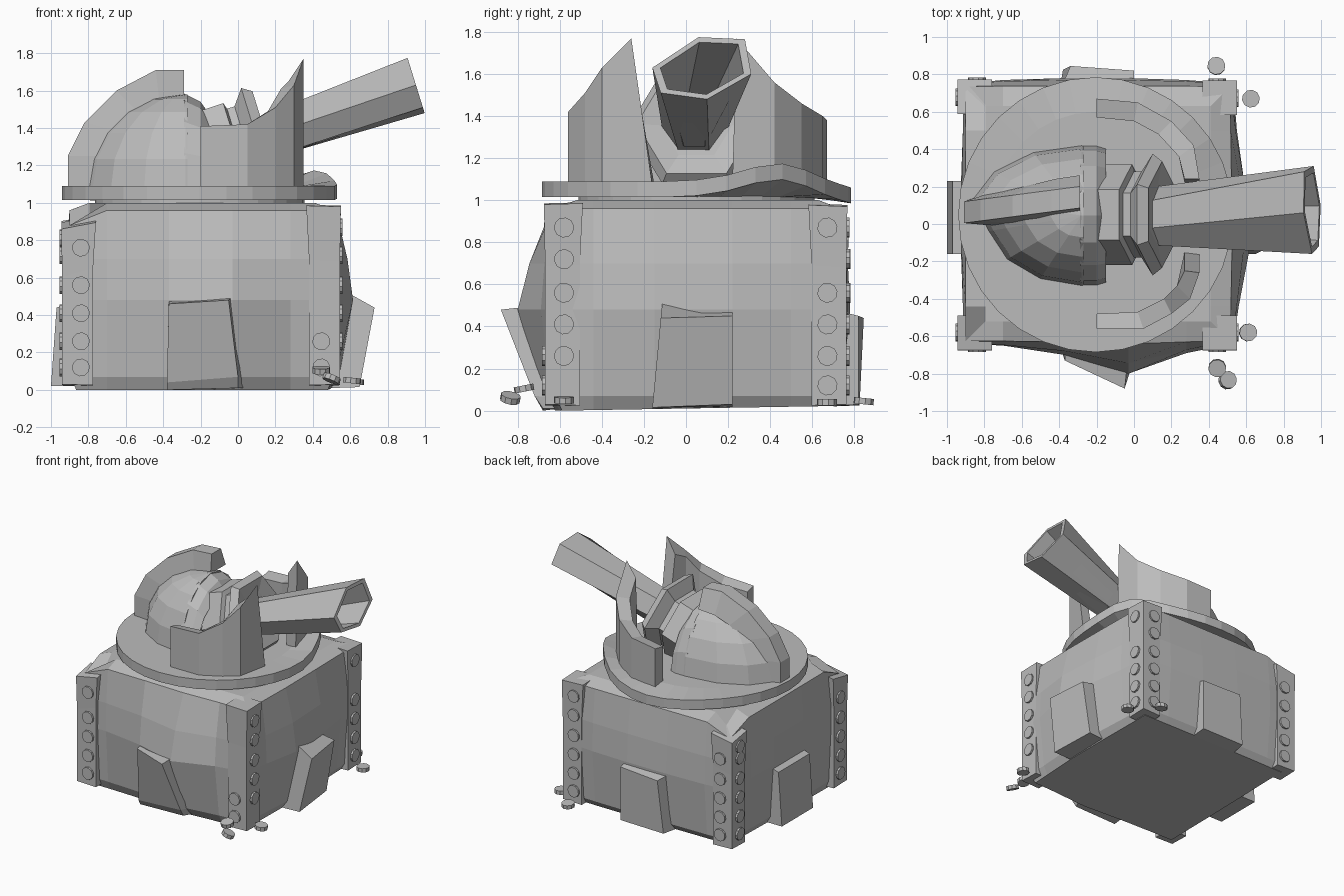
import bpy, bmesh, math
from mathutils import Vector

if "Cube" in bpy.data.objects:
    bpy.data.objects.remove(bpy.data.objects["Cube"])

grey = bpy.data.materials.new("worn_grey_metal")
grey.diffuse_color = (0.5, 0.5, 0.5, 1)
grey.use_nodes = True
grey.node_tree.nodes["Principled BSDF"].inputs["Base Color"].default_value = grey.diffuse_color


def finish(name, bm):
    bmesh.ops.recalc_face_normals(bm, faces=bm.faces)
    me = bpy.data.meshes.new(name)
    bm.to_mesh(me)
    bm.free()
    me.materials.append(grey)
    ob = bpy.data.objects.new(name, me)
    bpy.context.collection.objects.link(ob)
    return ob


def loft(name, rings):
    """Skin a list of closed rings and cap both ends."""
    bm = bmesh.new()
    vs = [[bm.verts.new(p) for p in r] for r in rings]
    n = len(vs[0])
    for a, b in zip(vs, vs[1:]):
        for i in range(n):
            j = (i + 1) % n
            bm.faces.new((a[i], a[j], b[j], b[i]))
    bm.faces.new(vs[0])
    bm.faces.new(vs[-1])
    return finish(name, bm)


def bolt(name, pos, normal, r=0.048, h=0.03):
    """Short ten-sided bolt head facing along a normal."""
    nrm = Vector(normal).normalized()
    a = nrm.orthogonal().normalized()
    b = nrm.cross(a)
    pos = Vector(pos)
    loft(name, [[pos + nrm * d + (a * math.cos(t) + b * math.sin(t)) * r
                 for t in (math.pi * k / 5 for k in range(10))] for d in (-h / 2, h / 2)])


# --- bulging base block: columns (position, bulge) on each side ---
X0, X1, Y0, Y1 = -0.915, 0.53, -0.64, 0.75
front = [(-0.7, 0.01), (-0.37, 0.06), (-0.03, 0.16), (0.28, 0.05)]
right = [(-0.44, 0.03), (-0.15, 0.085), (0.22, 0.06), (0.5, 0.02)]
back = [(0.28, 0.02), (-0.03, 0.03), (-0.37, 0.03), (-0.7, 0.02)]
left = [(0.5, 0.0), (0.22, 0.01), (-0.15, 0.01), (-0.44, 0.0)]
rings = []
for z, inset, f in ((0.0, 0.05, 0.2), (0.07, 0.02, 0.35), (0.48, 0, 1), (0.7, 0, 0.65), (0.96, 0.015, 0.1), (1.0, 0.12, 0)):
    a, b, c, d = X0 + inset, X1 - inset, Y0 + inset, Y1 - inset
    ring = [(a, c, z)] + [(x, c - k * f, z) for x, k in front]
    ring += [(b, c, z)] + [(b + k * f, y, z) for y, k in right]
    ring += [(b, d, z)] + [(x, d + k * f, z) for x, k in back]
    ring += [(a, d, z)] + [(a - k * f, y, z) for y, k in left]
    if z == 0:  # underside rises slightly toward the back
        ring = [(x, y, 0.022 * (y - c) / (d - c) if y > c else 0.0) for x, y, _ in ring]
    if z > 0.9:  # top edge sags toward the two left corners
        ring = [(x, y, z - (0.08 if x < -0.75 and abs(y - 0.05) > 0.55 else 0.0)) for x, y, _ in ring]
    rings.append(ring)
loft("base_body", rings)

# --- crumpled footing plates on the four sides (rings from bottom to top) ---
loft("front_plate", [
    [(-0.38, -0.68, 0.0), (0.0, -0.68, 0.01), (0.04, -0.6, 0.01), (-0.38, -0.6, 0.01)],
    [(-0.38, -0.70, 0.04), (0.0, -0.72, 0.07), (0.04, -0.6, 0.06), (-0.38, -0.6, 0.03)],
    [(-0.37, -0.73, 0.46), (-0.05, -0.88, 0.48), (-0.03, -0.7, 0.5), (-0.37, -0.65, 0.49)]])
loft("right_plate", [
    [(0.65, -0.16, 0.015), (0.62, 0.22, 0.03), (0.5, 0.22, 0.02), (0.5, -0.16, 0.01)],
    [(0.73, -0.12, 0.44), (0.69, 0.22, 0.45), (0.5, 0.22, 0.48), (0.55, -0.11, 0.54)]])
loft("back_plate", [
    [(-0.38, 0.825, 0.025), (0.0, 0.82, 0.03), (0.0, 0.7, 0.02), (-0.4, 0.7, 0.02)],
    [(-0.34, 0.845, 0.44), (0.0, 0.82, 0.45), (0.0, 0.7, 0.48), (-0.4, 0.7, 0.48)]])
loft("left_plate", [
    [(-1.0, -0.16, 0.02), (-1.0, 0.23, 0.02), (-0.85, 0.23, 0.02), (-0.85, -0.16, 0.02)],
    [(-0.97, -0.16, 0.44), (-0.97, 0.23, 0.44), (-0.85, 0.23, 0.48), (-0.85, -0.16, 0.48)]])

# --- corner posts with bolts on both outer faces ---
LEVELS = (0.12, 0.26, 0.41, 0.56, 0.72, 0.87)
corners = {  # x, y, inward directions, outer top height, levels on y face, levels on x face
    "front_right": (0.545, -0.67, -1, 1, 0.98, (0.12, 0.26), LEVELS[1:]),
    "front_left": (-0.94, -0.67, 1, 1, 0.86, LEVELS[:4] + (0.76,), LEVELS[:5]),
    "back_right": (0.545, 0.762, -1, -1, 0.97, LEVELS, LEVELS[:4] + LEVELS[5:]),
    "back_left": (-0.94, 0.768, 1, -1, 0.87, LEVELS[:5], LEVELS[:5] + (0.81,)),
}
for name, (x, y, sx, sy, top, ylev, xlev) in corners.items():
    rings = []
    zin = (top + 1.0) / 2
    for z0, z1, w, o in ((0.03, 0.02, 0.165, 0), (top * 0.7, 0.7, 0.165, 0), (top, zin, 0.18, -0.005)):
        rings.append([(x + sx * o, y + sy * o, z0), (x + sx * w, y + sy * o, (z0 + z1) / 2),
                      (x + sx * w, y + sy * w, z1), (x + sx * o, y + sy * w, (z0 + z1) / 2)])
    loft(name + "_post", rings)
    for i, z in enumerate(ylev):
        bolt(f"{name}_bolt_y{i}", (x + sx * 0.1, y, z), (0, -sy, 0))
    for i, z in enumerate(xlev):
        bolt(f"{name}_bolt_x{i}", (x, y + sy * 0.09, z), (-sx, 0, 0))

# --- fallen bolts around the base ---
for i, (p, n) in enumerate([((0.445, -0.84, 0.105), (0, -0.2, 1)), ((0.5, -0.78, 0.06), (0.4, 0.2, 1)),
                            ((0.61, -0.58, 0.05), (0.1, 0, 1)), ((0.44, 0.845, 0.045), (0, 0.1, 1)),
                            ((0.625, 0.67, 0.04), (0, 0, 1))]):
    if i < 2:  # the stacked pair lies beside the front right post
        p = (p[0], -0.77 if i == 0 else -0.835, p[2])
    bolt(f"fallen_bolt_{i}", p, n)

# --- dented turntable and its neck ---
CX, CY = -0.205, 0.05


def circle(r, z, n=32, dent=0.0):
    pts = []
    for k in range(n):
        t = 2 * math.pi * k / n
        g = math.degrees(t)
        dz = 0.085 * math.exp(-((g - 32) / 20) ** 2) - 0.03 * math.exp(-((g - 90) / 28) ** 2)
        pts.append((CX + r * math.cos(t), CY + r * math.sin(t), z + dz * dent))
    return pts


loft("turntable", [circle(0.55, 1.015), circle(0.735, 1.015, dent=1),
                   circle(0.735, 1.09, dent=1), circle(0.55, 1.09)])
loft("turntable_neck", [circle(0.56, 0.98), circle(0.56, 1.02)])

# --- rear dome: half ellipsoid quarter, cut flat toward the gun, fuller at the back ---
bm = bmesh.new()
bmesh.ops.create_uvsphere(bm, u_segments=14, v_segments=10, radius=1)
for v in bm.verts:
    rx = 0.6 if v.co.y > 0.05 else 0.51
    v.co = Vector((-0.28 + rx * v.co.x, 0.045 + 0.375 * v.co.y, 1.08 + 0.5 * v.co.z))
for co, no in (((-0.27, 0, 0), (1, 0, 0)), ((0, 0, 1.06), (0, 0, -1))):
    bmesh.ops.bisect_plane(bm, geom=bm.verts[:] + bm.edges[:] + bm.faces[:],
                           plane_co=co, plane_no=no, clear_outer=True)
    bmesh.ops.holes_fill(bm, edges=[e for e in bm.edges if e.is_boundary])
finish("rear_dome", bm)

# lip around the dome opening
rings = []
for k in range(9):
    t = math.pi * k / 8
    c, s = math.cos(t), math.sin(t)
    rings.append([(x, 0.045 + ry * c, 1.07 + rz * s) for x, ry, rz in
                  ((-0.29, 0.375, 0.515), (-0.2, 0.375, 0.47), (-0.15, 0.36, 0.40), (-0.25, 0.29, 0.37))])
loft("dome_lip", rings)

# raised crest running over the dome
outer = [(-0.91, 1.08), (-0.91, 1.25), (-0.82, 1.43), (-0.65, 1.6), (-0.44, 1.71), (-0.29, 1.71)]
inner = [(-0.74, 1.08), (-0.72, 1.25), (-0.64, 1.38), (-0.53, 1.48), (-0.42, 1.54), (-0.29, 1.56)]
rings = []
for (ox, oz), (ix, iz) in zip(outer, inner):
    y = 0.06 + (ox + 0.91) * 0.13
    rings.append([(ox, y - 0.055, oz), (ox, y + 0.06, oz), (ix, y + 0.12, iz), (ix, y - 0.07, iz)])
loft("dome_crest", rings)

# --- curved shields: (outer xy, inner xy, top height) per station ---


def shield(name, stations, lean):
    rings = []
    for i, (ox, oy, ix, iy, z) in enumerate(stations):
        d = lean if i == len(stations) - 1 else 0
        zi = z - (0.12 if d else 0.02)
        rings.append([(ox, oy, 1.07), (ox, oy + d, z), (ix, iy + d, zi), (ix, iy, 1.07)])
    loft(name, rings)


shield("front_shield", [(-0.2, -0.56, -0.2, -0.48, 1.41), (0.05, -0.56, 0.02, -0.47, 1.42),
                        (0.2, -0.48, 0.16, -0.4, 1.51), (0.30, -0.40, 0.23, -0.33, 1.63),
                        (0.35, -0.16, 0.27, -0.15, 1.77)], -0.1)
shield("back_shield", [(-0.2, 0.67, -0.2, 0.57, 1.38), (0.02, 0.65, 0.0, 0.55, 1.40),
                       (0.2, 0.55, 0.13, 0.48, 1.46), (0.32, 0.42, 0.24, 0.36, 1.56),
                       (0.35, 0.22, 0.27, 0.22, 1.77)], 0.02)

# --- gun barrel: hollow, flared, slightly bent hexagon ---
tip = [(-0.16, 1.63), (0.06, 1.775), (0.28, 1.765), (0.31, 1.6), (0.1, 1.48), (-0.12, 1.51)]
root = [(-0.11, 1.32), (-0.03, 1.42), (0.11, 1.42), (0.19, 1.32), (0.11, 1.21), (-0.03, 1.21)]


def section(pts, x, cy, cz, s=1.0):
    return [(x - 0.31 * (z - cz) * s, cy + (y - cy) * s, cz + (z - cz) * s) for y, z in pts]


loft("gun_barrel", [section(root, 0.04, 0.04, 1.315), section(tip, 0.953, 0.08, 1.625),
                    section(tip, 0.953, 0.08, 1.625, 0.84), section(root, 0.2, 0.04, 1.36, 0.7)])

# --- stepped hexagonal collar behind the barrel ---
rings = []
for x, r in ((-0.3, 0.21), (-0.19, 0.21), (-0.165, 0.27), (-0.01, 0.27), (0.0, 0.23), (0.04, 0.23),
             (0.10, 0.325), (0.15, 0.285), (0.13, 0.17)):
    cz = 1.33 + 0.325 * (x - 0.05)
    hexa = [(0.05 + r * math.cos(k * math.pi / 3), cz + 0.95 * r * math.sin(k * math.pi / 3)) for k in range(6)]
    rings.append(section(hexa, x, 0.05, cz))
loft("gun_collar", rings)
